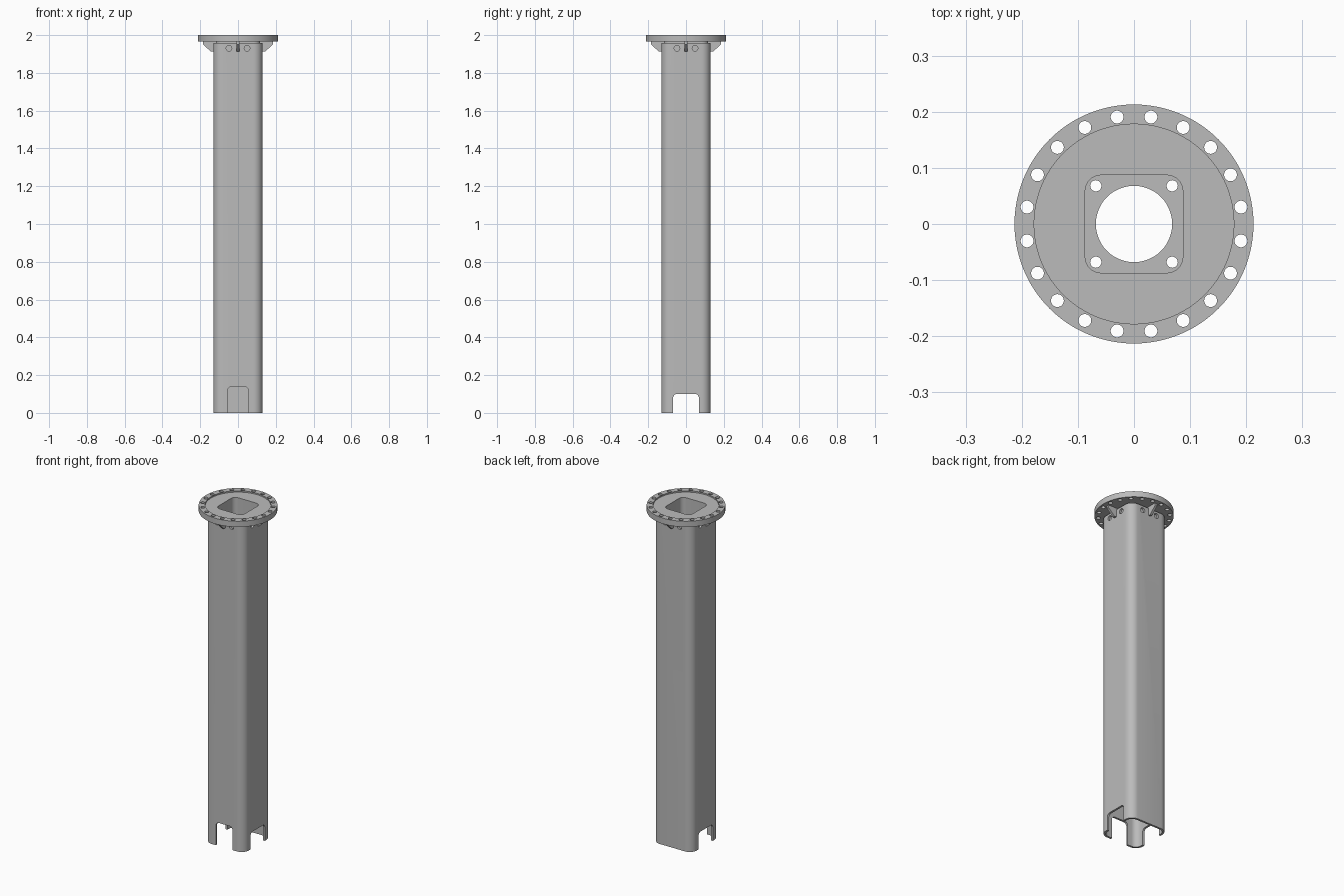
import bpy, bmesh, math
from mathutils import Matrix

cube = bpy.data.objects.get("Cube")
if cube:
    bpy.data.objects.remove(cube, do_unlink=True)

steel = bpy.data.materials.new("grey steel")
steel.use_nodes = True
GREY = (0.5, 0.5, 0.5, 1)
steel.diffuse_color = GREY
steel.node_tree.nodes["Principled BSDF"].inputs["Base Color"].default_value = GREY


def rounded(hx, hy, r, n=8):
    """Outline of a rounded rectangle."""
    pts = []
    for q, (sx, sy) in enumerate([(1, 1), (-1, 1), (-1, -1), (1, -1)]):
        for i in range(n + 1):
            a = math.radians(90 * (q + i / n))
            pts.append((sx * (hx - r) + r * math.cos(a), sy * (hy - r) + r * math.sin(a)))
    return pts


def circle(r, n=32, cx=0, cy=0):
    return [(cx + r * math.cos(math.tau * i / n), cy + r * math.sin(math.tau * i / n))
            for i in range(n)]


def prism(name, outline, z0, z1, matrix=None):
    """Extrude an outline from z0 to z1, then place it."""
    bm = bmesh.new()
    face = bm.faces.new([bm.verts.new((x, y, z0)) for x, y in outline])
    top = bmesh.ops.extrude_face_region(bm, geom=[face])["geom"]
    verts = [v for v in top if isinstance(v, bmesh.types.BMVert)]
    bmesh.ops.translate(bm, verts=verts, vec=(0, 0, z1 - z0))
    bmesh.ops.recalc_face_normals(bm, faces=bm.faces)
    if matrix:
        bm.transform(matrix)
    mesh = bpy.data.meshes.new(name)
    bm.to_mesh(mesh)
    bm.free()
    mesh.materials.append(steel)
    obj = bpy.data.objects.new(name, mesh)
    bpy.context.collection.objects.link(obj)
    return obj


def select(obj):
    bpy.ops.object.select_all(action="DESELECT")
    obj.select_set(True)
    bpy.context.view_layer.objects.active = obj


def cut(obj, cutters):
    """Subtract each cutter and delete it."""
    select(obj)
    for c in cutters:
        c.hide_render = True
        mod = obj.modifiers.new("cut", "BOOLEAN")
        mod.operation, mod.solver, mod.object = "DIFFERENCE", "EXACT", c
        bpy.ops.object.modifier_apply(modifier=mod.name)
        bpy.data.objects.remove(c, do_unlink=True)


def smooth(obj):
    select(obj)
    bpy.ops.object.shade_smooth_by_angle(angle=math.radians(30))


def turn(deg):
    return Matrix.Rotation(math.radians(deg), 4, "Z")


STAND = Matrix.Rotation(math.radians(90), 4, "X")  # outline y becomes z, depth runs to -y
HALF, WALL, TUBE_TOP, PLATE = 0.13, 0.012, 1.957, 1.966

# Square column with cable notches on three sides
column = prism("column", rounded(HALF, HALF, 0.048), 0, TUBE_TOP)
inner = HALF - WALL
cutters = [prism("bore", rounded(inner, inner, 0.036), -0.1, 2.1)]
for deg, half_w, height in [(0, 0.055, 0.138), (90, 0.068, 0.10), (-90, 0.068, 0.10)]:
    cutters.append(prism("notch", rounded(half_w, height, 0.02), 0.08, 0.2, turn(deg) @ STAND))
# Pairs of fixing holes on every side
for side in range(4):
    for x in (-0.048, 0.048):
        cutters.append(prism("fixing_hole", circle(0.015, 24, x, 1.93), 0.1, 0.2,
                             turn(90 * side) @ STAND))
cut(column, cutters)
smooth(column)

# Inner collar joining column and flange, with a drilled end plate
collar = prism("collar", rounded(0.117, 0.117, 0.035), 1.86, PLATE + 0.004)
cutters = [prism("collar_bore", rounded(0.087, 0.087, 0.028), 1.875, 2.1),
           prism("centre_hole", circle(0.068, 48), 1.8, 1.9)]
for x in (-0.068, 0.068):
    for y in (-0.068, 0.068):
        cutters.append(prism("corner_hole", circle(0.01, 20, x, y), 1.8, 1.9))
cut(collar, cutters)
smooth(collar)

# Round flange with recessed face, square opening and ring of bolt holes
flange = prism("flange", circle(0.213, 96), PLATE, 2.0)
cutters = [prism("recess", circle(0.178, 96), 1.992, 2.1),
           prism("opening", rounded(0.087, 0.087, 0.028), 1.9, 2.1)]
for i in range(20):
    a = math.radians(9 + 18 * i)
    cutters.append(prism("bolt_hole", circle(0.0115, 20, 0.193 * math.cos(a), 0.193 * math.sin(a)),
                         1.9, 2.1))
cut(flange, cutters)
smooth(flange)

# Gussets under the flange, one on each side
profile = [(0.116, 1.912), (0.143, 1.912), (0.184, 1.95), (0.184, PLATE), (0.116, PLATE)]
for i, side in enumerate(("left", "back", "right", "front")):
    prism("gusset_" + side, profile, -0.007, 0.007, turn(90 * i) @ STAND)
